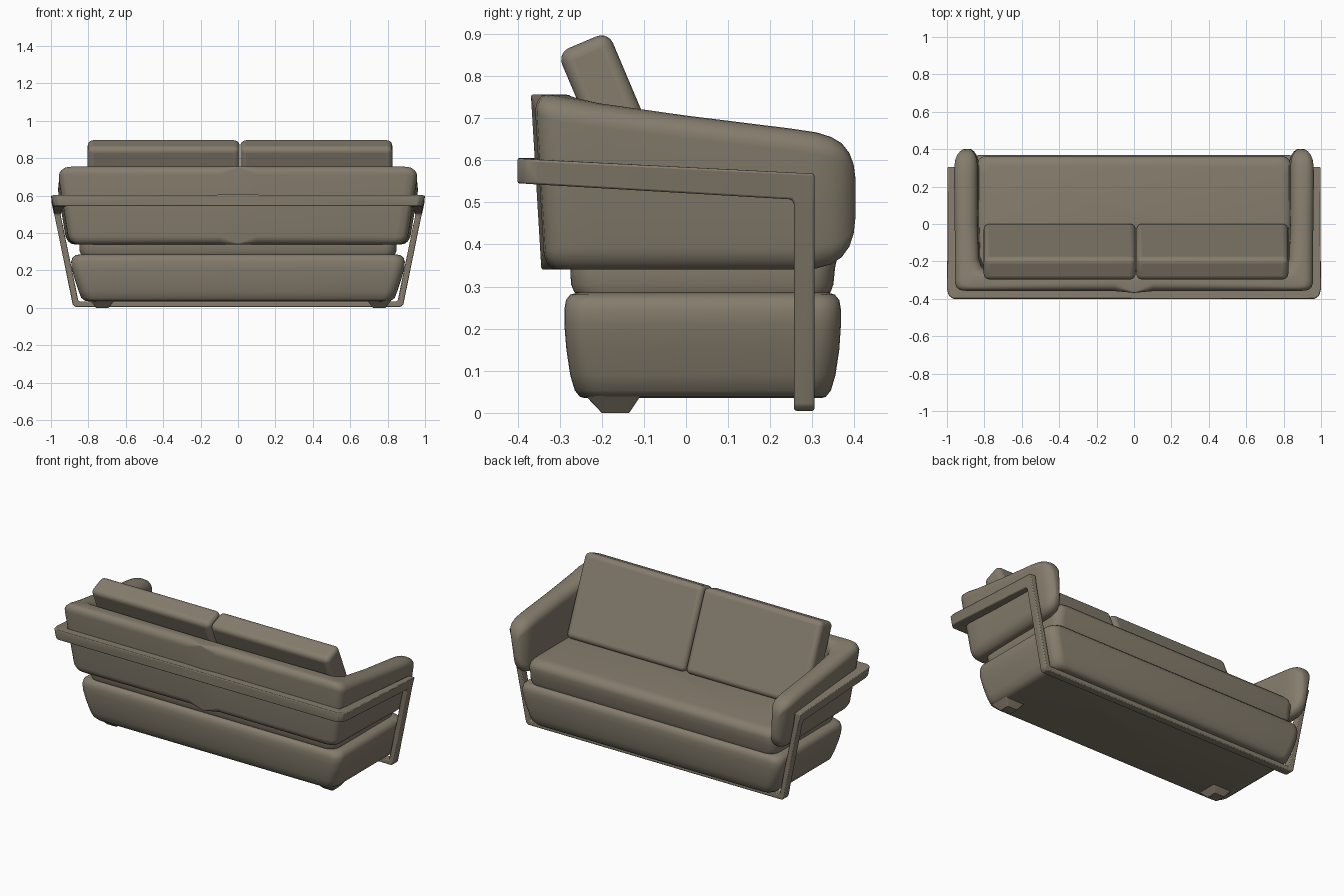
import bpy, bmesh, math
from mathutils import Matrix

if "Cube" in bpy.data.objects:
    bpy.data.objects.remove(bpy.data.objects["Cube"])

fabric = bpy.data.materials.new("taupe_fabric")
fabric.diffuse_color = (0.235, 0.204, 0.152, 1)
fabric.use_nodes = True
fabric.node_tree.nodes["Principled BSDF"].inputs["Base Color"].default_value = fabric.diffuse_color


def finish(name, bm, bevel=0, segments=3, mirror=False):
    bmesh.ops.recalc_face_normals(bm, faces=bm.faces[:])
    me = bpy.data.meshes.new(name)
    bm.to_mesh(me)
    bm.free()
    ob = bpy.data.objects.new(name, me)
    bpy.context.collection.objects.link(ob)
    me.materials.append(fabric)
    if mirror:
        m = ob.modifiers.new("mirror", 'MIRROR')
        m.merge_threshold = 0.001
    if bevel:
        b = ob.modifiers.new("bevel", 'BEVEL')
        b.width, b.segments = bevel, segments
    bpy.ops.object.select_all(action='DESELECT')
    ob.select_set(True)
    bpy.context.view_layer.objects.active = ob
    bpy.ops.object.shade_smooth_by_angle(angle=math.radians(40))
    return ob


def skin(rings, caps=(True, True)):
    """Join rings of equal point count with quads."""
    bm = bmesh.new()
    rows = [[bm.verts.new(p) for p in r] for r in rings]
    n = len(rows[0])
    for a, b in zip(rows, rows[1:]):
        for i in range(n):
            bm.faces.new((a[i], a[(i + 1) % n], b[(i + 1) % n], b[i]))
    if caps[0]:
        bm.faces.new(rows[0][::-1])
    if caps[1]:
        bm.faces.new(rows[-1])
    return bm


def rounded_rect(hx, hy, r, seg=6):
    """2D rounded rectangle around the origin."""
    pts = []
    for k, (sx, sy) in enumerate(((1, 1), (-1, 1), (-1, -1), (1, -1))):
        for i in range(seg + 1):
            a = math.pi / 2 * (k + i / seg)
            pts.append((sx * (hx - r) + r * math.cos(a), sy * (hy - r) + r * math.sin(a)))
    return pts


def pad(name, profile, r, cx=0):
    """Upholstered block from (z, half width, y back, y front) levels."""
    rings = []
    for z, hx, y0, y1 in profile:
        rings.append([(cx + x, (y0 + y1) / 2 + y, z)
                      for x, y in rounded_rect(hx, (y1 - y0) / 2, r)])
    return finish(name, skin(rings))


# Base
pad("base", [(.035, .80, -.24, .32), (.038, .818, -.252, .332), (.053, .838, -.264, .344),
             (.09, .852, -.275, .355), (.15, .872, -.284, .364), (.21, .889, -.289, .368),
             (.245, .892, -.289, .368), (.268, .886, -.285, .364), (.281, .87, -.275, .353),
             (.286, .845, -.255, .335)], .06)

# Seat cushion
pad("seat", [(.28, .825, -.25, .33), (.286, .84, -.265, .343), (.305, .847, -.273, .350),
             (.345, .848, -.275, .354), (.39, .847, -.275, .364), (.415, .84, -.27, .358),
             (.432, .825, -.26, .342), (.44, .80, -.24, .31)], .06)

# Rear feet
for side, cx in (("left", -.725), ("right", .755)):
    pad(side + "_foot", [(0, .033, -.2, -.135), (.04, .065, -.238, -.108)], .004, cx)

# Back cushions, leaning on the shell
for side, cx in (("left", -.3975), ("right", .419)):
    bm = bmesh.new()
    bmesh.ops.create_cube(bm, size=1, matrix=Matrix.Translation((cx, -.148, .650))
                          @ Matrix.Rotation(.4, 4, 'X') @ Matrix.Diagonal((.812, .131, .5, 1)))
    finish(side + "_back_cushion", bm, bevel=.03, segments=5)

# Wrap-around shell: stations of (outer xy, inner xy, z bottom, z top, edge radius)
stations = []
for y, zb, zt in ((.402, .46, .56), (.398, .425, .59), (.388, .395, .617), (.37, .37, .64),
                  (.345, .353, .655), (.31, .343, .666), (.25, .34, .675)):
    t = .058 * math.sqrt(max(.06, 1 - (max(0, y - .31) / .094) ** 2))
    stations.append(((.892 + t, y), (.892 - t, y), zb, zt, min(.055, t * .9)))
stations += [((.942, 0), (.832, 0), .34, .706, .054),
             ((.937, -.22), (.826, -.18), .34, .735, .055),
             ((.935, -.30), (.810, -.225), .34, .748, .055),
             ((.925, -.33), (.790, -.240), .34, .753, .05),
             ((.905, -.344), (.775, -.245), .34, .755, .048),
             ((.87, -.348), (.75, -.245), .34, .756, .045),
             ((.10, -.349), (.10, -.245), .34, .756, .045),
             ((0, -.356), (0, -.245), .34, .756, .045)]
rings = []
for (ox, oy), (ix, iy), zb, zt, r in stations:
    ring = []
    half = math.hypot(ox - ix, oy - iy) / 2
    section = rounded_rect(half, (zt - zb) / 2, r)
    if ox == 0:                             # centre pleat: sharp outer edges
        sharp = rounded_rect(half, (zt - zb) / 2, .006)
        section = [s if s[0] > 0 else p for p, s in zip(section, sharp)]
    for u, v in section:
        f = (u / half + 1) / 2
        x, y, z = ix + (ox - ix) * f, iy + (oy - iy) * f, (zb + zt) / 2 + v
        flare = z - .55                     # walls lean outwards, the outside more
        ring.append((x * (1 + (.04 + .13 * f) * flare),
                     y - .06 * flare * min(1, max(0, -y / .3)), z))
    rings.append(ring)
finish("arm_and_back_shell", skin(rings, (True, False)), mirror=True)

# Frame: one strap running floor bar - leg - arm rail - back rail.
# Each station: upper/front edge (outer, inner), lower/rear edge (inner, outer)
frame = [
    [(0, .305, .005), (0, .305, .035), (0, .257, .035), (0, .257, .005)],
    [(.87, .305, .005), (.852, .305, .035), (.852, .257, .035), (.87, .257, .005)],
    [(.884, .305, .018), (.856, .305, .05), (.856, .257, .05), (.884, .257, .018)],
    [(.982, .305, .50), (.949, .305, .50), (.948, .257, .495), (.981, .257, .495)],
    [(.998, .305, .568), (.958, .305, .568), (.945, .250, .507), (.985, .250, .507)],
    [(1.0, -.35, .601), (.935, -.335, .601), (.92, -.335, .542), (.988, -.35, .542)],
    [(.992, -.382, .603), (.928, -.345, .603), (.915, -.345, .544), (.98, -.382, .544)],
    [(.968, -.40, .604), (.90, -.348, .604), (.89, -.348, .545), (.958, -.40, .545)],
    [(0, -.40, .605), (0, -.348, .605), (0, -.348, .545), (0, -.40, .545)],
]
finish("support_frame", skin(frame, (False, False)), bevel=.005, segments=2, mirror=True)
